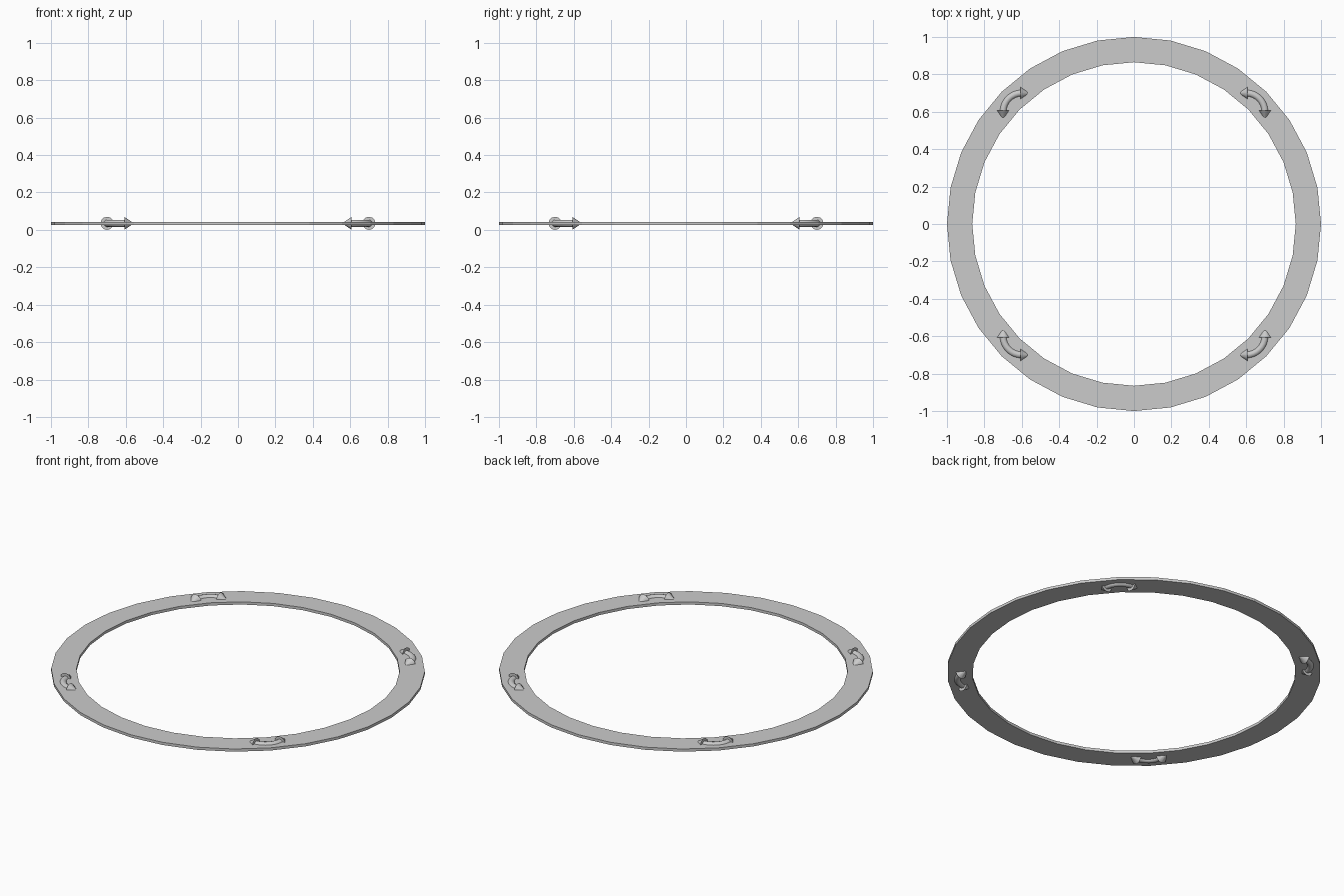
import bpy, bmesh
from math import pi, cos, sin, radians
from mathutils import Matrix, Vector

if "Cube" in bpy.data.objects:
    bpy.data.objects.remove(bpy.data.objects["Cube"])

MID_Z = 0.035          # mid height shared by all parts
R_OUT, R_IN, HALF = 1.0, 0.865, 0.008
BEND_C, BEND_R = 0.6, 0.1   # centre and radius of each arrow's bend


def finish(bm, name):
    bmesh.ops.recalc_face_normals(bm, faces=bm.faces)
    me = bpy.data.meshes.new(name)
    bm.to_mesh(me)
    bm.free()
    ob = bpy.data.objects.new(name, me)
    bpy.context.collection.objects.link(ob)
    return ob


# Flat 32-sided ring: rectangular section spun around z
bm = bmesh.new()
section = [bm.verts.new((r, 0, MID_Z + h)) for r, h in
           ((R_IN, -HALF), (R_OUT, -HALF), (R_OUT, HALF), (R_IN, HALF))]
edges = [bm.edges.new((section[i], section[(i + 1) % 4])) for i in range(4)]
bmesh.ops.spin(bm, geom=section + edges, cent=(0, 0, 0), axis=(0, 0, 1),
               angle=2 * pi, steps=32, use_merge=True)
bmesh.ops.remove_doubles(bm, verts=bm.verts, dist=1e-4)
finish(bm, "ring")


def curved_arrow(name, turn):
    bm = bmesh.new()
    # Quarter-circle shaft
    c = BEND_C
    n = 12
    loop = [bm.verts.new((c + BEND_R + 0.019 * cos(2 * pi * i / n), c,
                          MID_Z + 0.019 * sin(2 * pi * i / n))) for i in range(n)]
    edges = [bm.edges.new((loop[i], loop[(i + 1) % n])) for i in range(n)]
    bmesh.ops.spin(bm, geom=loop + edges, cent=(c, c, MID_Z), axis=(0, 0, 1),
                   angle=pi / 2, steps=8)
    # Cone head on each end, pointing away from the shaft
    for base, direction in (((c + BEND_R, c, MID_Z), (0, -1, 0)),
                            ((c, c + BEND_R, MID_Z), (-1, 0, 0))):
        d = Vector(direction)
        m = (Matrix.Translation(Vector(base) + d * 0.012)
             @ d.to_track_quat('Z', 'Y').to_matrix().to_4x4())
        bmesh.ops.create_cone(bm, cap_ends=True, segments=12, radius1=0.035,
                              radius2=0.008, depth=0.04, matrix=m)
    bmesh.ops.rotate(bm, verts=bm.verts, cent=(0, 0, 0),
                     matrix=Matrix.Rotation(turn, 3, 'Z'))
    ob = finish(bm, name)
    bpy.context.view_layer.objects.active = ob
    ob.select_set(True)
    bpy.ops.object.shade_smooth_by_angle(angle=radians(35))
    ob.select_set(False)


# Four double-headed arrows, one per quadrant
for k in range(4):
    curved_arrow(f"turn_arrow_{k + 1}", k * pi / 2)
